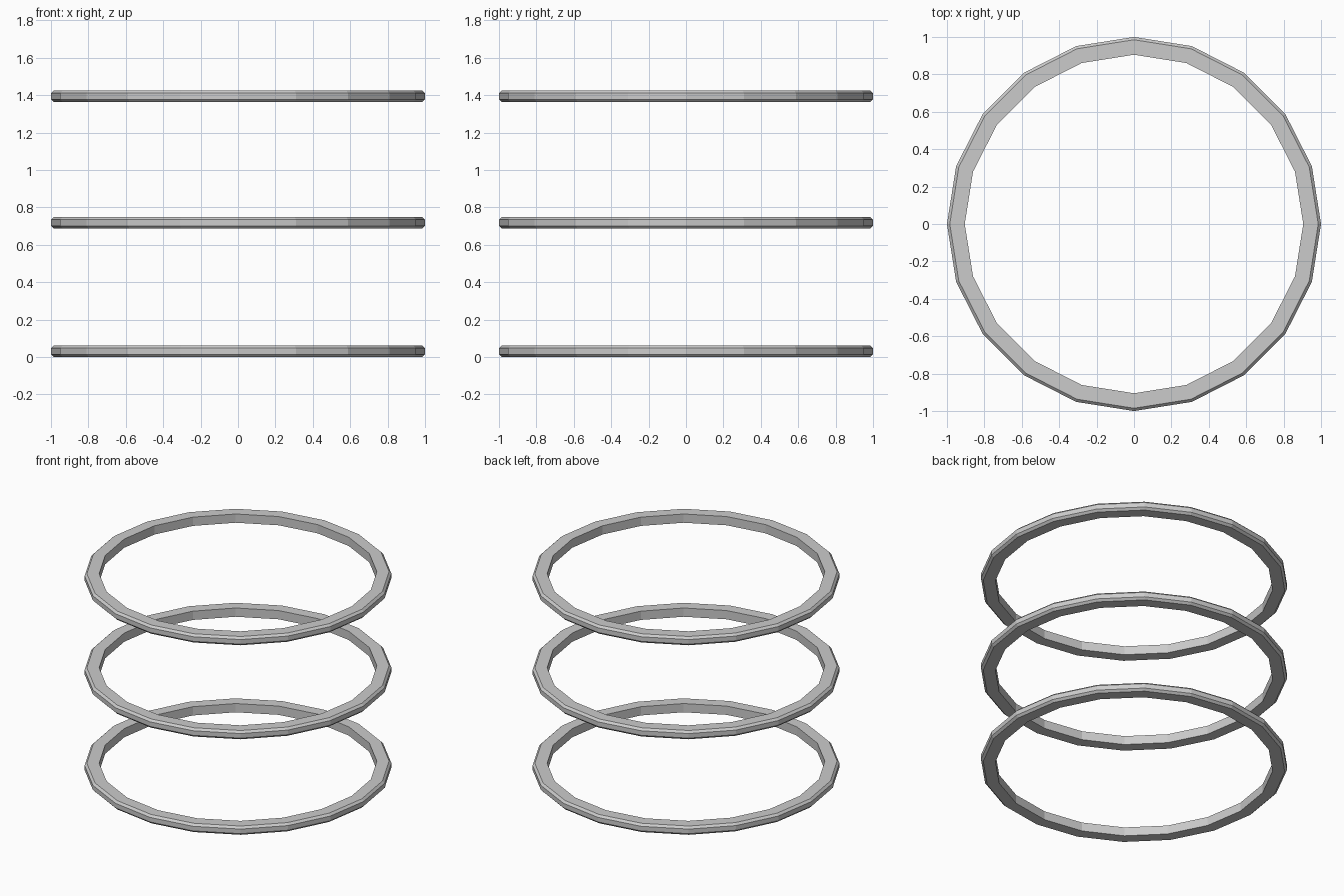
import bpy, bmesh
from math import cos, sin, pi

if "Cube" in bpy.data.objects:
    bpy.data.objects.remove(bpy.data.objects["Cube"])

SIDES = 20


def ring(name, z0, z1, inner=0.905, outer=1.0, c=0.015):
    # cross-section (radius, z): flat inside wall, chamfered outer edges
    profile = [(inner, z0), (outer - c, z0), (outer, z0 + c),
               (outer, z1 - c), (outer - c, z1), (inner, z1)]
    bm = bmesh.new()
    loops = []
    for i in range(SIDES):
        a = 2 * pi * i / SIDES
        loops.append([bm.verts.new((r * cos(a), r * sin(a), z)) for r, z in profile])
    n = len(profile)
    for i in range(SIDES):
        p, q = loops[i], loops[(i + 1) % SIDES]
        for j in range(n):
            k = (j + 1) % n
            bm.faces.new((p[j], q[j], q[k], p[k]))
    bmesh.ops.recalc_face_normals(bm, faces=bm.faces)
    mesh = bpy.data.meshes.new(name)
    bm.to_mesh(mesh)
    bm.free()
    obj = bpy.data.objects.new(name, mesh)
    bpy.context.collection.objects.link(obj)
    return obj


# three stacked hoops
ring("lower_hoop", 0.0, 0.063)
ring("middle_hoop", 0.687, 0.75)
ring("upper_hoop", 1.363, 1.426)
